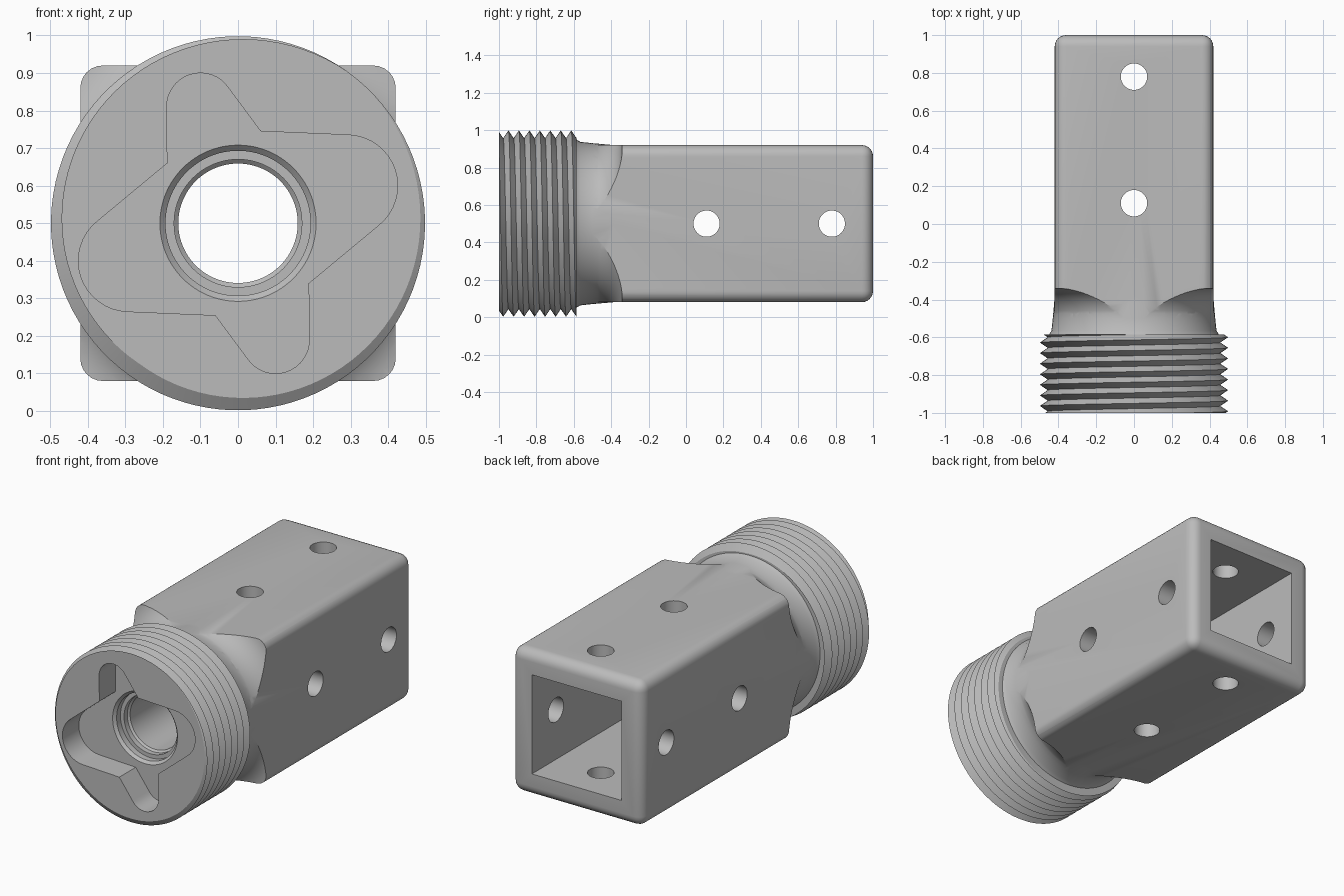
import bpy, bmesh
from math import sin, cos, pi, radians
from mathutils import Matrix, Vector

if "Cube" in bpy.data.objects:
    bpy.data.objects.remove(bpy.data.objects["Cube"])

MID = 0.5          # height of the main axis
SEG = 96

grey = bpy.data.materials.new("plain grey")
grey.use_nodes = True
COLOUR = (0.5, 0.5, 0.5, 1)
grey.diffuse_color = COLOUR
grey.node_tree.nodes["Principled BSDF"].inputs["Base Color"].default_value = COLOUR


def finish(bm, name):
    bmesh.ops.recalc_face_normals(bm, faces=bm.faces)
    mesh = bpy.data.meshes.new(name)
    bm.to_mesh(mesh)
    bm.free()
    obj = bpy.data.objects.new(name, mesh)
    mesh.materials.append(grey)
    bpy.context.collection.objects.link(obj)
    return obj


def box(name, half, y0, y1, bevel=0.0):
    bm = bmesh.new()
    bmesh.ops.create_cube(bm, size=1)
    bmesh.ops.scale(bm, vec=(2 * half, y1 - y0, 2 * half), verts=bm.verts)
    bmesh.ops.translate(bm, vec=(0, (y0 + y1) / 2, MID), verts=bm.verts)
    if bevel:
        bmesh.ops.bevel(bm, geom=bm.edges[:], offset=bevel, segments=6,
                        profile=0.5, affect='EDGES')
    return finish(bm, name)


def revolve(name, profile, turn=None, seg=SEG):
    """Solid of revolution about the main axis; profile is (radius, y)."""
    bm = bmesh.new()
    rings = [[bm.verts.new((r * cos(2 * pi * i / seg), y, r * sin(2 * pi * i / seg)))
              for i in range(seg)] for r, y in profile]
    for a, b in zip(rings, rings[1:]):
        for i in range(seg):
            j = (i + 1) % seg
            bm.faces.new((a[i], a[j], b[j], b[i]))
    bm.faces.new(rings[0])
    bm.faces.new(rings[-1])
    if turn:
        bm.transform(turn)
    bm.transform(Matrix.Translation((0, 0, MID)))
    return finish(bm, name)


def prism(name, outline, y0, y1):
    bm = bmesh.new()
    face = bm.faces.new([bm.verts.new((x, y0, z + MID)) for x, z in outline])
    out = bmesh.ops.extrude_face_region(bm, geom=[face])
    bmesh.ops.translate(bm, vec=(0, y1 - y0, 0),
                        verts=[v for v in out["geom"] if isinstance(v, bmesh.types.BMVert)])
    return finish(bm, name)


def combine(target, tool, operation):
    tool.hide_render = True
    mod = target.modifiers.new("cut", 'BOOLEAN')
    mod.operation, mod.solver, mod.object = operation, 'EXACT', tool
    bpy.context.view_layer.objects.active = target
    bpy.ops.object.modifier_apply(modifier=mod.name)
    bpy.data.objects.remove(tool)


def screw(name, y0, turns, pitch, root, crest, start):
    """Helical V thread: root and crest rows joined to themselves one turn on."""
    bm = bmesh.new()
    rows = [[bm.verts.new((r * cos(a), y0 + pitch * (k / 2 + i / SEG), r * sin(a) + MID))
             for i in range(SEG) for a in [start - 2 * pi * i / SEG]]
            for k in range(2 * turns + 1) for r in [(root, crest)[k % 2]]]
    # last column continues into the row one pitch further along
    tail = [bm.verts.new((r * cos(start), y0 + pitch * (turns + k / 2), r * sin(start) + MID))
            for k, r in ((1, crest), (2, root))]
    first = [row[0] for row in rows] + tail
    cols = [[row[i] for row in rows] for i in range(SEG)] + [first[2:]]
    for a, b in zip(cols, cols[1:]):
        for k in range(2 * turns):
            bm.faces.new((a[k], a[k + 1], b[k + 1], b[k]))
    # end caps fan out from the axis
    for k, y in ((0, y0), (2 * turns, y0 + pitch * (turns + 1))):
        hub = bm.verts.new((0, y, MID))
        loop = [c[k] for c in cols] + [first[k + 1], first[k]]
        for p, q in zip(loop, loop[1:]):
            bm.faces.new((hub, p, q))
    return finish(bm, name)


def arc(cx, cz, r, a0, a1, n=16):
    return [(cx + r * cos(radians(a0 + (a1 - a0) * i / n)),
             cz + r * sin(radians(a0 + (a1 - a0) * i / n))) for i in range(n + 1)]


# Square body, its front corners trimmed by a concave fillet
body = box("threaded_square_socket", 0.42, -0.7, 1.0, 0.06)
fillet = arc(0.585, -0.5, 0.16, 180, 90, 12)
envelope = [(0.425, -0.58)] + [(r, y) for r, y in fillet] + [(0.8, -0.34), (0.8, 1.2)]
combine(body, revolve("corner_trim", envelope), 'INTERSECT')

# Flared round neck
neck = [(0.3, -0.62), (0.455, -0.595), (0.437, -0.565), (0.43, -0.5), (0.423, -0.42),
        (0.415, -0.33), (0.3, -0.32)]
combine(body, revolve("neck", neck), 'UNION')

# Threaded collar, trimmed flat at both ends
thread = screw("thread", -1.13, 11, 0.056, 0.457, 0.498, radians(235) + 2 * pi * 0.13 / 0.056)
combine(thread, revolve("thread_trim", [(0.7, -1.0), (0.7, -0.585)]), 'INTERSECT')
combine(body, thread, 'UNION')

# Four-lobed drive recess in the front face
half = (arc(-0.1, 0.31, 0.09, 183, 33) + [(0.06, 0.245)]
        + arc(0.29, 0.1, 0.135, 88, -52) + [(0.188, -0.16)])
outline = half + [(-x, -z) for x, z in half]
combine(body, prism("recess", outline, -1.1, -0.85), 'DIFFERENCE')

# Stepped bore and square cavity
bore = [(0.208, -0.87), (0.208, -0.85), (0.193, -0.835), (0.193, -0.80), (0.17, -0.80),
        (0.17, -0.77), (0.159, -0.76), (0.159, -0.2)]
combine(body, box("cavity", 0.287, -0.33, 1.2), 'DIFFERENCE')
combine(body, revolve("bore", bore), 'DIFFERENCE')

# Cross holes through all four walls
for y in (0.11, 0.78):
    for axis in ('X', 'Z'):
        turn = Matrix.Translation((0, y, 0)) @ Matrix.Rotation(pi / 2, 4, axis)
        combine(body, revolve("pin_hole", [(0.07, -0.7), (0.07, 0.7)], turn, 48), 'DIFFERENCE')

bpy.ops.object.select_all(action='DESELECT')
body.select_set(True)
bpy.context.view_layer.objects.active = body
bpy.ops.object.shade_smooth_by_angle(angle=radians(30))
